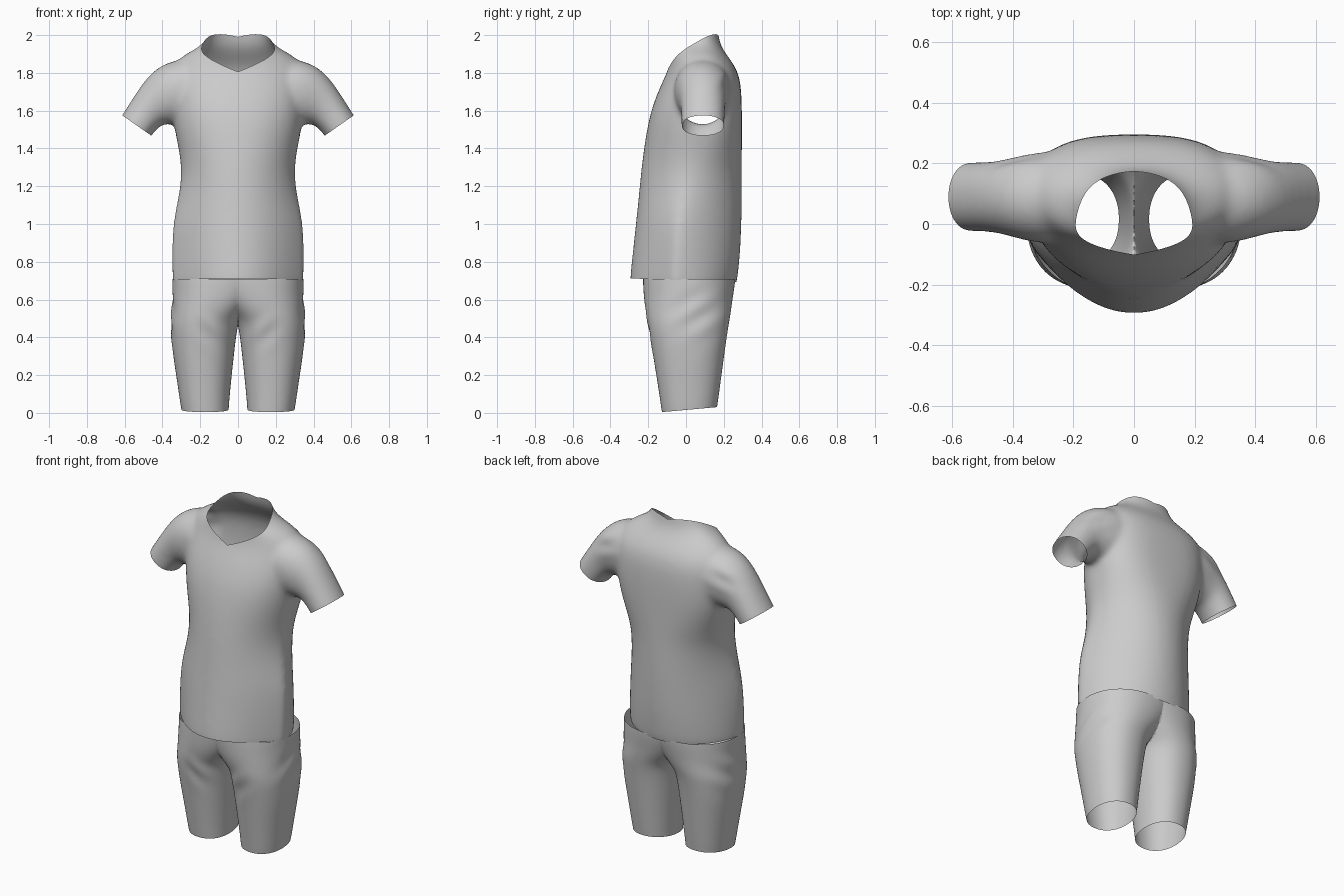
import bpy, bmesh, math
from mathutils import Vector

if "Cube" in bpy.data.objects:
    bpy.data.objects.remove(bpy.data.objects["Cube"])

N = 32


def spow(v, e):
    return math.copysign(abs(v) ** e, v)


def section(x0, x1, yf, ym, yb, ef, eb):
    """Rounded outline: (x, y) pairs, front and back halves shaped separately."""
    pts = []
    for i in range(N):
        a = 2 * math.pi * i / N
        c, s = math.cos(a), math.sin(a)
        e = eb if s > 0 else ef
        x = (x0 + x1) / 2 + (x1 - x0) / 2 * spow(c, min(e, 1.0))
        y = ym + ((yb - ym) if s > 0 else (ym - yf)) * spow(s, e)
        pts.append((x, y))
    return pts


def loft(bm, rings):
    """Skin a closed solid through the rings."""
    rows = [[bm.verts.new(p) for p in r] for r in rings]
    for a, b in zip(rows, rows[1:]):
        for i in range(N):
            j = (i + 1) % N
            bm.faces.new((a[i], a[j], b[j], b[i]))
    bm.faces.new(rows[0][::-1])
    bm.faces.new(rows[-1])


def to_object(bm, name):
    bmesh.ops.recalc_face_normals(bm, faces=bm.faces[:])
    me = bpy.data.meshes.new(name)
    bm.to_mesh(me)
    bm.free()
    ob = bpy.data.objects.new(name, me)
    bpy.context.collection.objects.link(ob)
    return ob


def finish(ob, cuts, folds):
    """Bake modifiers, press in cloth folds, cut the openings, mirror."""
    dg = bpy.context.evaluated_depsgraph_get()
    bm = bmesh.new()
    bm.from_mesh(ob.evaluated_get(dg).to_mesh())
    ob.modifiers.clear()
    bm.normal_update()
    for centre, direction, freq, radius, amp in folds:
        c, d = Vector(centre), Vector(direction).normalized()
        for v in bm.verts:
            r = v.co - c
            w = math.exp(-r.length_squared / radius ** 2)
            v.co += v.normal * amp * w * math.sin(freq * r.dot(d))
    for co, no, min_x in [((0, 0, 0), (-1, 0, 0), -9)] + cuts:
        fs = [f for f in bm.faces if f.calc_center_median().x > min_x]
        geom = set(fs)
        for f in fs:
            geom.update(f.verts)
            geom.update(f.edges)
        bmesh.ops.bisect_plane(bm, geom=list(geom), dist=1e-5, plane_co=co,
                               plane_no=no, clear_outer=True)
    for f in bm.faces:
        f.smooth = True
    bm.to_mesh(ob.data)
    bm.free()
    m = ob.modifiers.new("mirror", 'MIRROR')
    m.merge_threshold = 0.001


# Shirt body: z, half width, front y, side y, back y, front and back shape
body = [
    (0.60, .346, -.302, -.06, .255, 2.0, 1.0),
    (0.71, .349, -.300, -.06, .275, 2.0, 1.0),
    (0.85, .354, -.284, -.05, .290, 1.9, 1.2),
    (1.00, .347, -.268, -.04, .296, 1.75, 1.3),
    (1.10, .327, -.257, -.02, .298, 1.55, 1.25),
    (1.20, .307, -.247, .00, .298, 1.35, 1.1),
    (1.30, .301, -.237, .02, .297, 1.2, .98),
    (1.40, .316, -.224, .04, .297, 1.05, .85),
    (1.50, .337, -.208, .06, .297, .95, .76),
    (1.60, .348, -.186, .07, .297, .9, .72),
    (1.70, .350, -.150, .08, .294, .9, .72),
    (1.78, .352, -.112, .09, .284, .95, .76),
    (1.84, .345, -.088, .09, .258, 1.0, .85),
    (1.89, .300, -.082, .09, .220, 1.0, .95),
    (1.93, .218, -.082, .08, .192, 1.0, .95),
    (1.98, .158, -.082, .07, .172, 1.1, .9),
    (2.10, .145, -.085, .06, .165, 1.1, .9),
]
bm = bmesh.new()
loft(bm, [[(x, y, z) for x, y in section(-w, w, yf, ym, yb, ef, eb)]
          for z, w, yf, ym, yb, ef, eb in body])

# Sleeve: top x, z, bottom x, z, front y, back y
sleeve = [
    (.22, 1.86, .20, 1.60, -.05, .23),
    (.31, 1.875, .27, 1.54, -.07, .243),
    (.415, 1.842, .345, 1.525, -.05, .222),
    (.495, 1.762, .39, 1.533, -.03, .208),
    (.557, 1.667, .425, 1.506, -.026, .206),
    (.614, 1.576, .459, 1.467, -.026, .205),
    (.662, 1.501, .500, 1.404, -.026, .205),
]
rings = []
for tx, tz, bx, bz, yf, yb in sleeve:
    t, b = Vector((tx, 0, tz)), Vector((bx, 0, bz))
    rings.append([(b.lerp(t, (u + 1) / 2) + Vector((0, y, 0)))
                  for u, y in section(-1, 1, yf, (yf + yb) / 2, yb, .95, .95)])
loft(bm, rings)
shirt = to_object(bm, "shirt")
shirt.modifiers.new("round", 'SUBSURF').levels = 2
rm = shirt.modifiers.new("blend", 'REMESH')
rm.mode, rm.voxel_size = 'VOXEL', 0.013
sm = shirt.modifiers.new("relax", 'SMOOTH')
sm.factor, sm.iterations = 0.5, 20

# Shirt openings: hem, v-neck and cuff
a, b, c = Vector((0, -.08, 1.82)), Vector((.155, .08, 1.972)), Vector((0, .17, 1.988))
finish(shirt,
       [((0, -.30, .712), (0, -.035, -1), -9),
        (a, (b - a).cross(c - a), -9),
        ((.536, 0, 1.5215), (.573, 0, -.82), .4)],
       [((.40, .21, 1.76), (.4, 0, 1), 60, .08, .005)])

# Shorts leg: z, inner x, outer x, front y, back y
leg = [
    (-.06, .052, .285, -.120, .150),
    (0.02, .050, .302, -.130, .164),
    (0.15, .038, .320, -.150, .182),
    (0.30, .022, .344, -.174, .202),
    (0.42, .008, .357, -.194, .219),
    (0.49, -.006, .354, -.207, .231),
    (0.54, -.055, .351, -.214, .239),
    (0.60, -.120, .348, -.223, .247),
    (0.66, -.170, .348, -.227, .257),
    (0.72, -.210, .348, -.230, .264),
    (0.80, -.220, .340, -.220, .260),
]
bm = bmesh.new()
loft(bm, [[(x, y, z) for x, y in section(x0, x1, yf, .015, yb, .9, .92)]
          for z, x0, x1, yf, yb in leg])
shorts = to_object(bm, "shorts")
shorts.modifiers.new("round", 'SUBSURF').levels = 2

# Shorts openings: waist and leg hem, with folds at crotch and hip
finish(shorts,
       [((0, 0, .708), (0, 0, 1), -9), ((0, -.13, .004), (0, .09, -1), -9)],
       [((.13, -.20, .42), (-1, 0, 1), 50, .08, .005),
        ((.33, .05, .52), (0, -.6, 1), 50, .12, .005)])
